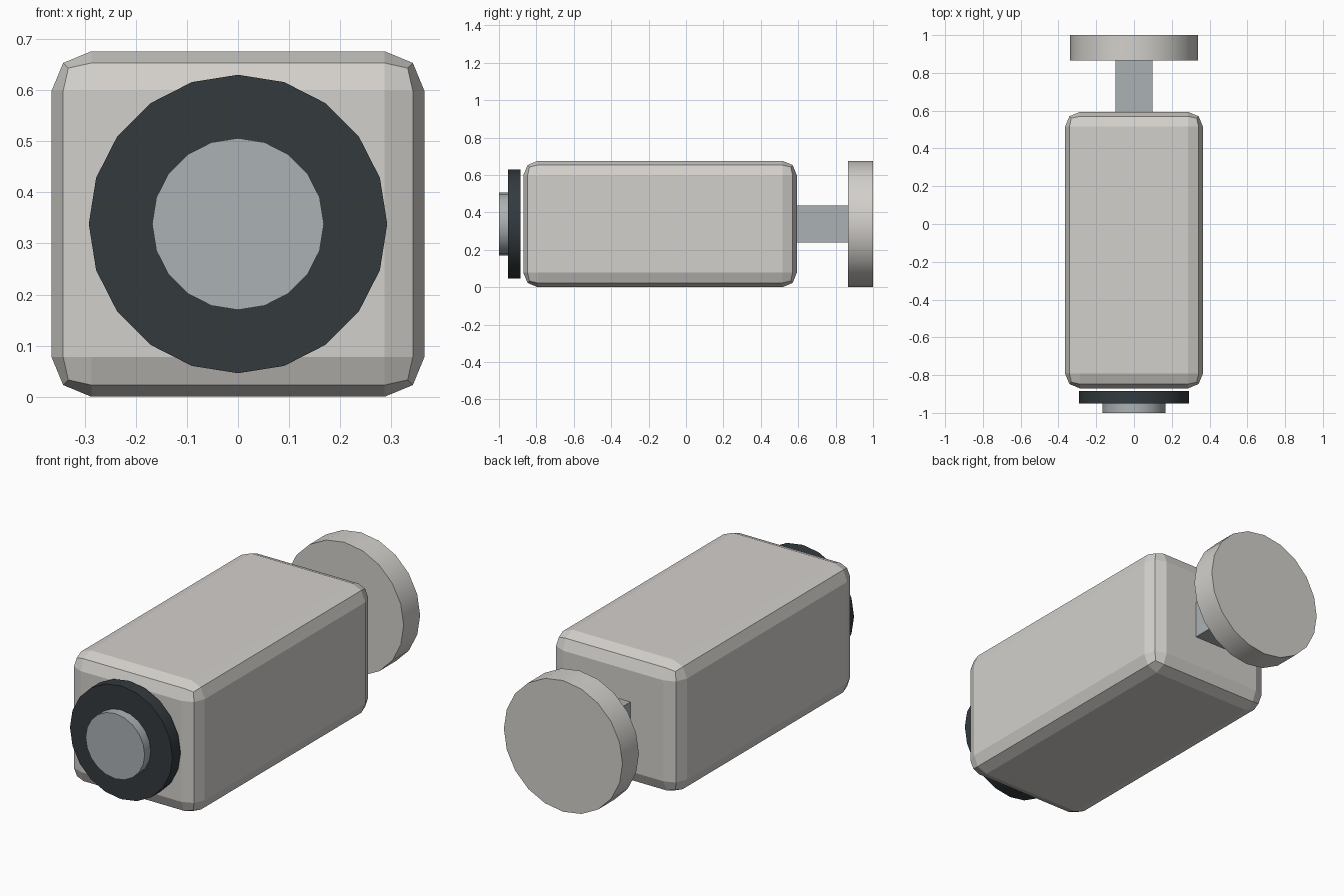
import bpy
from math import radians, pi

if "Cube" in bpy.data.objects:
    bpy.data.objects.remove(bpy.data.objects["Cube"])

CZ = 0.338  # height of the shared axis


def material(name, rgb):
    m = bpy.data.materials.new(name)
    m.diffuse_color = (*rgb, 1)
    m.use_nodes = True
    m.node_tree.nodes["Principled BSDF"].inputs["Base Color"].default_value = m.diffuse_color
    return m


shell = material("shell", (0.65, 0.63, 0.60))
dark = material("dark_rubber", (0.033, 0.042, 0.048))
metal = material("metal", (0.41, 0.44, 0.46))


def box(name, width, height, y0, y1, mat):
    bpy.ops.mesh.primitive_cube_add(size=1, location=(0, (y0 + y1) / 2, CZ))
    o = bpy.context.object
    o.name = name
    o.scale = (width, y1 - y0, height)
    bpy.ops.object.transform_apply(location=False, rotation=False, scale=True)
    o.data.materials.append(mat)
    return o


def disc(name, radius, y0, y1, mat):
    bpy.ops.mesh.primitive_cylinder_add(
        vertices=20, radius=radius, depth=y1 - y0,
        location=(0, (y0 + y1) / 2, CZ), rotation=(pi / 2, 0, 0))
    o = bpy.context.object
    o.name = name
    o.data.materials.append(mat)
    bpy.ops.object.shade_smooth_by_angle(angle=radians(30))
    return o


# Camera housing with two-step bevelled edges
body = box("body", 0.73, 2 * CZ, -0.87, 0.593, shell)
bevel = body.modifiers.new("edge_bevel", 'BEVEL')
bevel.width = 0.078
bevel.segments = 2

# Lens at the front, hovering just off the housing
disc("lens_ring", 0.292, -0.951, -0.884, dark)
disc("lens", 0.168, -1.0, -0.93, metal)

# Mounting arm and wall plate at the back
box("mount_arm", 0.197, 0.197, 0.56, 0.88, metal)
disc("wall_plate", CZ, 0.866, 1.0, shell)
